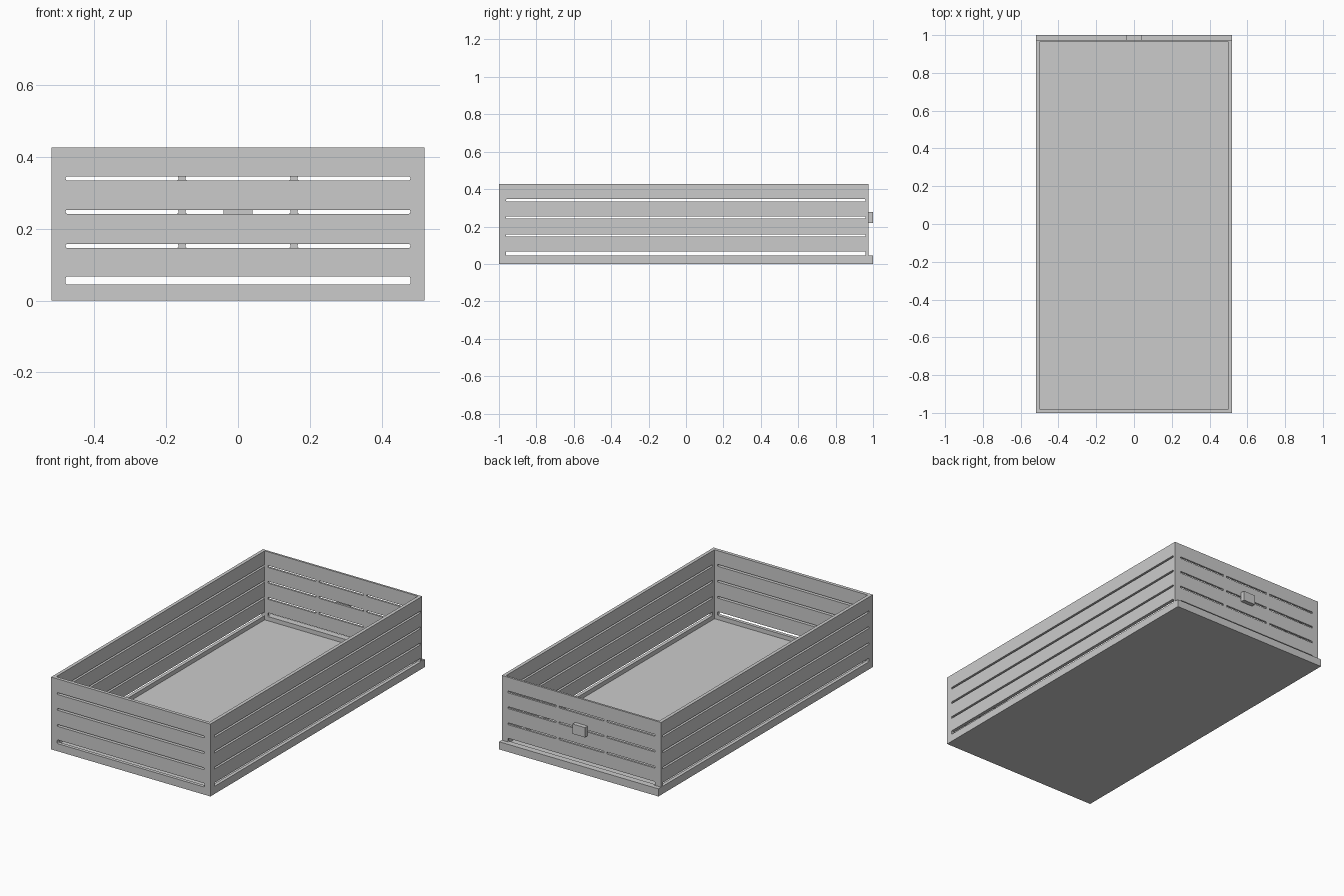
import bpy
import bmesh
from mathutils import Matrix, Vector

if "Cube" in bpy.data.objects:
    bpy.data.objects.remove(bpy.data.objects["Cube"], do_unlink=True)

HALF_W, FRONT, BACK, REAR = 0.52, -1.0, 0.975, 1.0
HEIGHT, WALL, FLOOR, LIP = 0.427, 0.02, 0.02, 0.045
SLOT_END, CORNER = 0.48, 0.004
SLOT_ROWS = [(LIP, 0.067), (0.147, 0.158), (0.242, 0.253), (0.335, 0.346)]


def add_box(bm, lo, hi, round_axis=None):
    """Add a box between two corners, rounding the edges along one axis if asked."""
    lo, hi = Vector(lo), Vector(hi)
    matrix = Matrix.Translation((lo + hi) / 2) @ Matrix.Diagonal((*(hi - lo), 1))
    verts = bmesh.ops.create_cube(bm, size=1, matrix=matrix)["verts"]
    if round_axis is not None:
        edges = {e for v in verts for e in v.link_edges}
        along = [e for e in edges
                 if abs((e.verts[0].co - e.verts[1].co).normalized()[round_axis]) > 0.9]
        bmesh.ops.bevel(bm, geom=along, offset=CORNER, segments=3,
                        profile=0.5, affect="EDGES")


def make_object(name, bm):
    mesh = bpy.data.meshes.new(name)
    bm.to_mesh(mesh)
    bm.free()
    obj = bpy.data.objects.new(name, mesh)
    bpy.context.collection.objects.link(obj)
    return obj


def make_box(name, lo, hi):
    bm = bmesh.new()
    add_box(bm, lo, hi)
    return make_object(name, bm)


def cut(target, cutter):
    mod = target.modifiers.new("cut", "BOOLEAN")
    mod.operation = "DIFFERENCE"
    mod.solver = "EXACT"
    mod.object = cutter
    bpy.context.view_layer.objects.active = target
    bpy.ops.object.modifier_apply(modifier=mod.name)
    bpy.data.objects.remove(cutter, do_unlink=True)


# Open tray: floor and four walls
tray = make_box("slatted_tray", (-HALF_W, FRONT, 0), (HALF_W, BACK, HEIGHT))
cavity = make_box("cavity_cutter", (WALL - HALF_W, FRONT + WALL, FLOOR),
                  (HALF_W - WALL, BACK - 0.012, HEIGHT + 0.1))
cavity.hide_render = True
cut(tray, cavity)

# Slots: full length on front and sides, upper back rows split by two bars
bm = bmesh.new()
for row, (low, high) in enumerate(SLOT_ROWS):
    add_box(bm, (-SLOT_END, FRONT - 0.05, low), (SLOT_END, FRONT + 0.03, high), 1)
    spans = [(-SLOT_END, SLOT_END)]
    if row > 0:
        spans = [(-SLOT_END, -0.166), (-0.146, 0.146), (0.166, SLOT_END)]
    for left, right in spans:
        add_box(bm, (left, BACK - 0.03, low), (right, BACK + 0.05, high), 1)
    for side in (-1, 1):
        xs = sorted((side * 0.49, side * 0.57))
        add_box(bm, (xs[0], -0.963, low), (xs[1], 0.96, high), 0)
slots = make_object("slot_cutter", bm)
slots.hide_render = True
cut(tray, slots)

# Ledge along the foot of the back wall
make_box("back_ledge", (-HALF_W, BACK, 0), (HALF_W, REAR, LIP))

# Small pull on the back wall
make_box("back_pull", (-0.04, BACK, 0.22), (0.04, REAR, 0.278))
